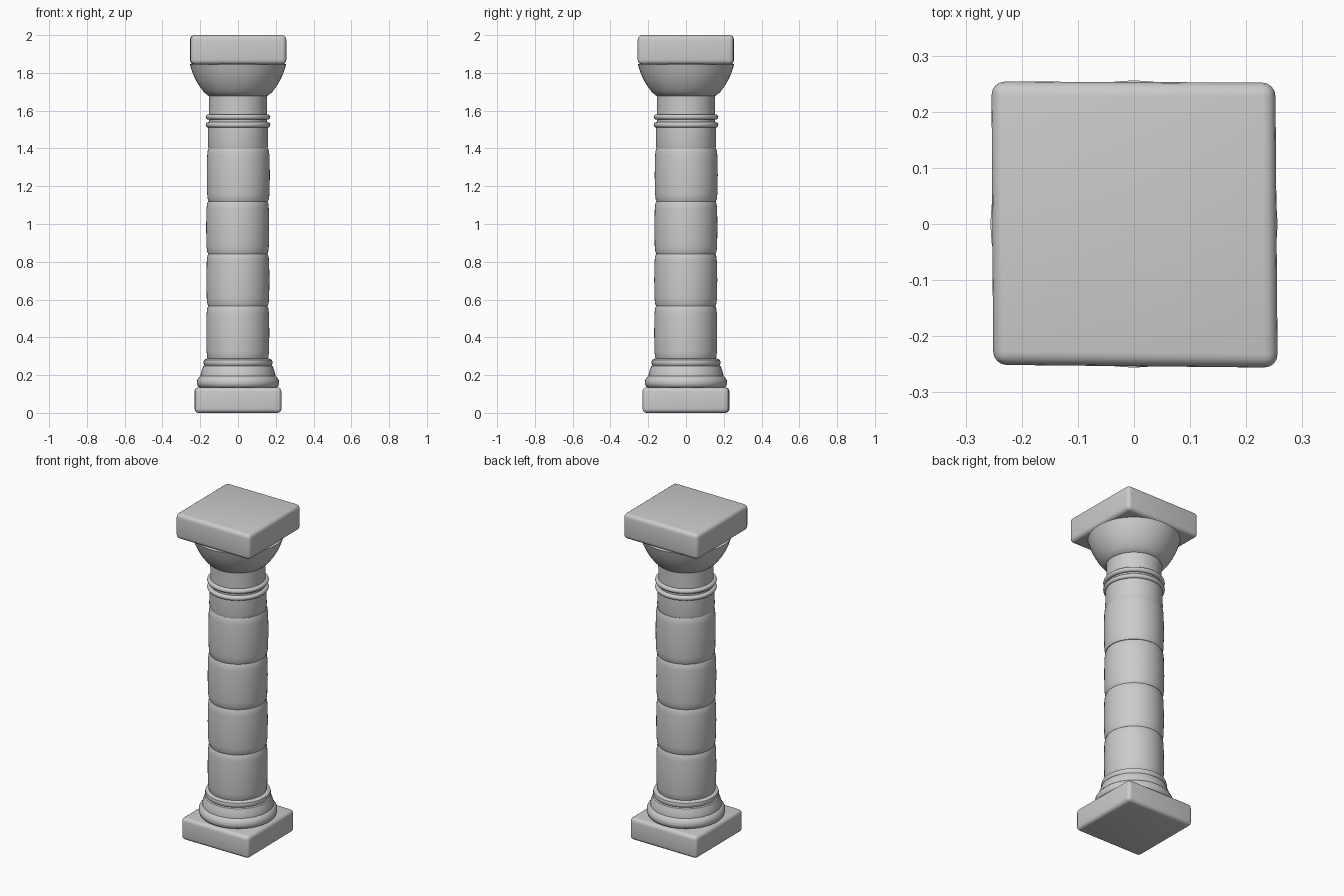
import bpy, bmesh, math, random
from mathutils import Vector

random.seed(4)
default = bpy.data.objects.get("Cube")
if default:
    bpy.data.objects.remove(default, do_unlink=True)

# One plain stone colour
stone = bpy.data.materials.new("grey_stone")
stone.use_nodes = True
colour = (0.6, 0.6, 0.6, 1)
stone.diffuse_color = colour
stone.node_tree.nodes["Principled BSDF"].inputs["Base Color"].default_value = colour


def finish(name, bm, angle):
    bmesh.ops.recalc_face_normals(bm, faces=bm.faces)
    mesh = bpy.data.meshes.new(name)
    bm.to_mesh(mesh)
    bm.free()
    mesh.materials.append(stone)
    obj = bpy.data.objects.new(name, mesh)
    bpy.context.collection.objects.link(obj)
    bpy.ops.object.select_all(action='DESELECT')
    obj.select_set(True)
    bpy.context.view_layer.objects.active = obj
    bpy.ops.object.shade_smooth_by_angle(angle=math.radians(angle))
    return obj


def turned(name, profile, sides=48, angle=40):
    """Closed solid of revolution from (radius, height) points."""
    bm = bmesh.new()
    rings = []
    for r, z in profile:
        rings.append([bm.verts.new((r * math.cos(t), r * math.sin(t), z))
                      for t in (2 * math.pi * i / sides for i in range(sides))])
    for low, high in zip(rings, rings[1:]):
        for i in range(sides):
            j = (i + 1) % sides
            bm.faces.new((low[i], low[j], high[j], high[i]))
    bm.faces.new(rings[0])
    bm.faces.new(rings[-1])
    return finish(name, bm, angle)


def slab(name, half, z0, z1, bevel, nudges):
    """Worn square block; each corner is nudged outward by its own amount."""
    bm = bmesh.new()
    bmesh.ops.create_cube(bm, size=2)
    for v in bm.verts:
        right, back, top = v.co.x > 0, v.co.y > 0, v.co.z > 0
        reach = half + nudges[right + 2 * back]
        v.co = Vector((v.co.x * reach, v.co.y * reach, z1 if top else z0))
    bmesh.ops.bevel(bm, geom=bm.edges[:], offset=bevel, segments=4,
                    profile=0.5, affect='EDGES')
    return finish(name, bm, 60)


# Square plinth and top block
slab("plinth", 0.228, 0.0, 0.135, 0.022, (0.0, 0.002, 0.002, -0.002))
slab("top_block", 0.252, 1.845, 2.0, 0.024, (-0.001, 0.004, 0.002, 0.0))

# Moulded base
turned("base_moulding", [
    (0.195, 0.13), (0.212, 0.14), (0.218, 0.155), (0.216, 0.175), (0.205, 0.19),
    (0.198, 0.195), (0.197, 0.21), (0.190, 0.23), (0.184, 0.248), (0.177, 0.252),
    (0.181, 0.258), (0.183, 0.268), (0.180, 0.28), (0.165, 0.287)])

# Shaft drums, slightly swollen and pinched at the joints
joints = [0.283, 0.565, 0.842, 1.12, 1.40]
for n, (a, b) in enumerate(zip(joints, joints[1:])):
    drum = turned(f"shaft_drum_{n + 1}", [
        (0.157, a), (0.162, a + 0.012), (0.165, a + 0.04), (0.167, (a + b) / 2),
        (0.165, b - 0.04), (0.162, b - 0.012), (0.157, b)], angle=50)
    drum.location = (random.uniform(-0.002, 0.002), random.uniform(-0.002, 0.002), 0)
turned("upper_drum", [(0.156, 1.40), (0.160, 1.42), (0.158, 1.52)])

# Neck with two thin rings
turned("neck", [(0.154, 1.50), (0.153, 1.60), (0.155, 1.69)])
for n, z in enumerate((1.525, 1.567)):
    ring = [(0.158 + 0.013 * math.sin(t), z - 0.014 * math.cos(t))
            for t in (math.pi * i / 8 for i in range(9))]
    turned(f"neck_ring_{n + 1}", ring)

# Bowl-shaped capital
turned("capital", [
    (0.150, 1.677), (0.160, 1.68), (0.182, 1.70), (0.205, 1.73), (0.225, 1.765),
    (0.241, 1.80), (0.251, 1.83), (0.256, 1.845), (0.235, 1.852)])
